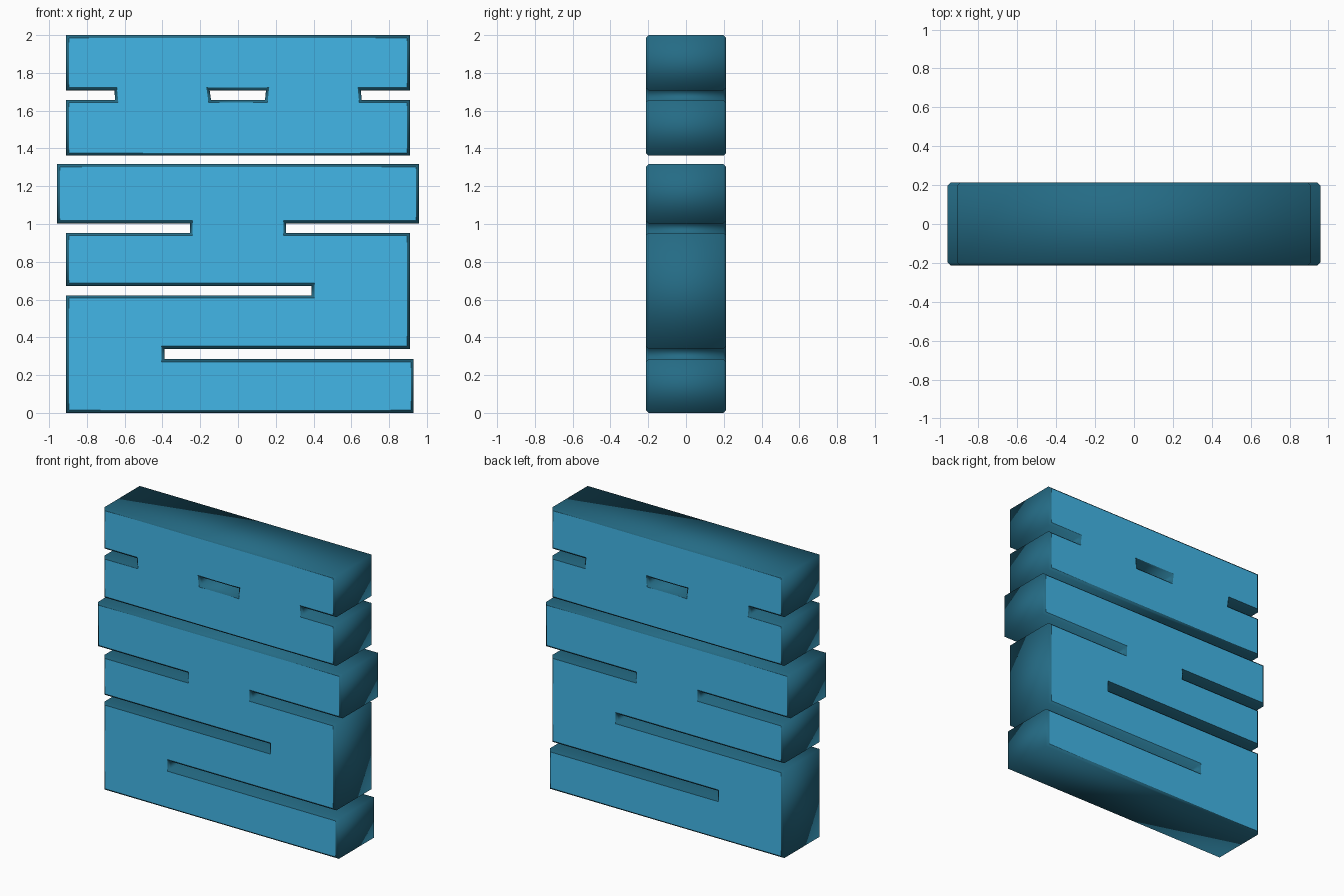
import bpy
import math

if "Cube" in bpy.data.objects:
    bpy.data.objects.remove(bpy.data.objects["Cube"])

HALF_DEPTH = 0.213
CHAMFER = 0.015


def material(name, color):
    mat = bpy.data.materials.new(name)
    mat.diffuse_color = (*color, 1.0)
    mat.use_nodes = True
    mat.node_tree.nodes["Principled BSDF"].inputs["Base Color"].default_value = mat.diffuse_color
    return mat


face_blue = material("sky blue", (0.054, 0.47, 0.80))
rim_blue = material("deep teal blue", (0.018, 0.148, 0.235))


def slab(name, outlines):
    """Extruded, chamfered plate from closed (x, z) outlines; inner outlines become holes."""
    curve = bpy.data.curves.new(name, 'CURVE')
    curve.dimensions = '2D'
    curve.fill_mode = 'BOTH'
    curve.extrude = HALF_DEPTH - CHAMFER
    curve.bevel_depth = CHAMFER
    curve.bevel_resolution = 0
    curve.offset = -CHAMFER
    for points in outlines:
        spline = curve.splines.new('POLY')
        spline.points.add(len(points) - 1)
        for p, (x, z) in zip(spline.points, points):
            p.co = (x, z, 0, 1)
        spline.use_cyclic_u = True
    obj = bpy.data.objects.new(name, curve)
    bpy.context.collection.objects.link(obj)
    obj.rotation_euler.x = math.pi / 2
    bpy.ops.object.select_all(action='DESELECT')
    obj.select_set(True)
    bpy.context.view_layer.objects.active = obj
    bpy.ops.object.convert(target='MESH')
    bpy.ops.object.transform_apply(location=False, rotation=True, scale=False)
    obj = bpy.context.object
    obj.data.materials.clear()
    obj.data.materials.append(face_blue)
    obj.data.materials.append(rim_blue)
    # flat bright front and back, soft dark rim and chamfer
    for face in obj.data.polygons:
        is_rim = abs(face.normal.y) < 0.99
        face.use_smooth = is_rim
        face.material_index = int(is_rim)
    return obj


# Upper block: two side notches and a central through slot
upper = [(-0.91, 1.362), (0.91, 1.362), (0.91, 1.657), (0.655, 1.657), (0.65, 1.708),
         (0.91, 1.708), (0.91, 2.0), (-0.91, 2.0), (-0.91, 1.708), (-0.655, 1.708),
         (-0.65, 1.657), (-0.91, 1.657)]
slot = [(-0.143, 1.657), (-0.15, 1.708), (0.148, 1.708), (0.143, 1.657)]
slab("upper_block", [upper, slot])

# Lower block: wide bar on a neck, then a body with alternating long slots
lower = [(-0.91, 0.0), (0.93, 0.0), (0.93, 0.285), (-0.39, 0.285), (-0.39, 0.338),
         (0.91, 0.338), (0.91, 0.953), (0.255, 0.953), (0.255, 1.003), (0.958, 1.003),
         (0.958, 1.317), (-0.958, 1.317), (-0.958, 1.003), (-0.255, 1.003),
         (-0.255, 0.953), (-0.91, 0.953), (-0.91, 0.672), (0.39, 0.672),
         (0.39, 0.622), (-0.91, 0.622)]
slab("lower_block", [lower])
